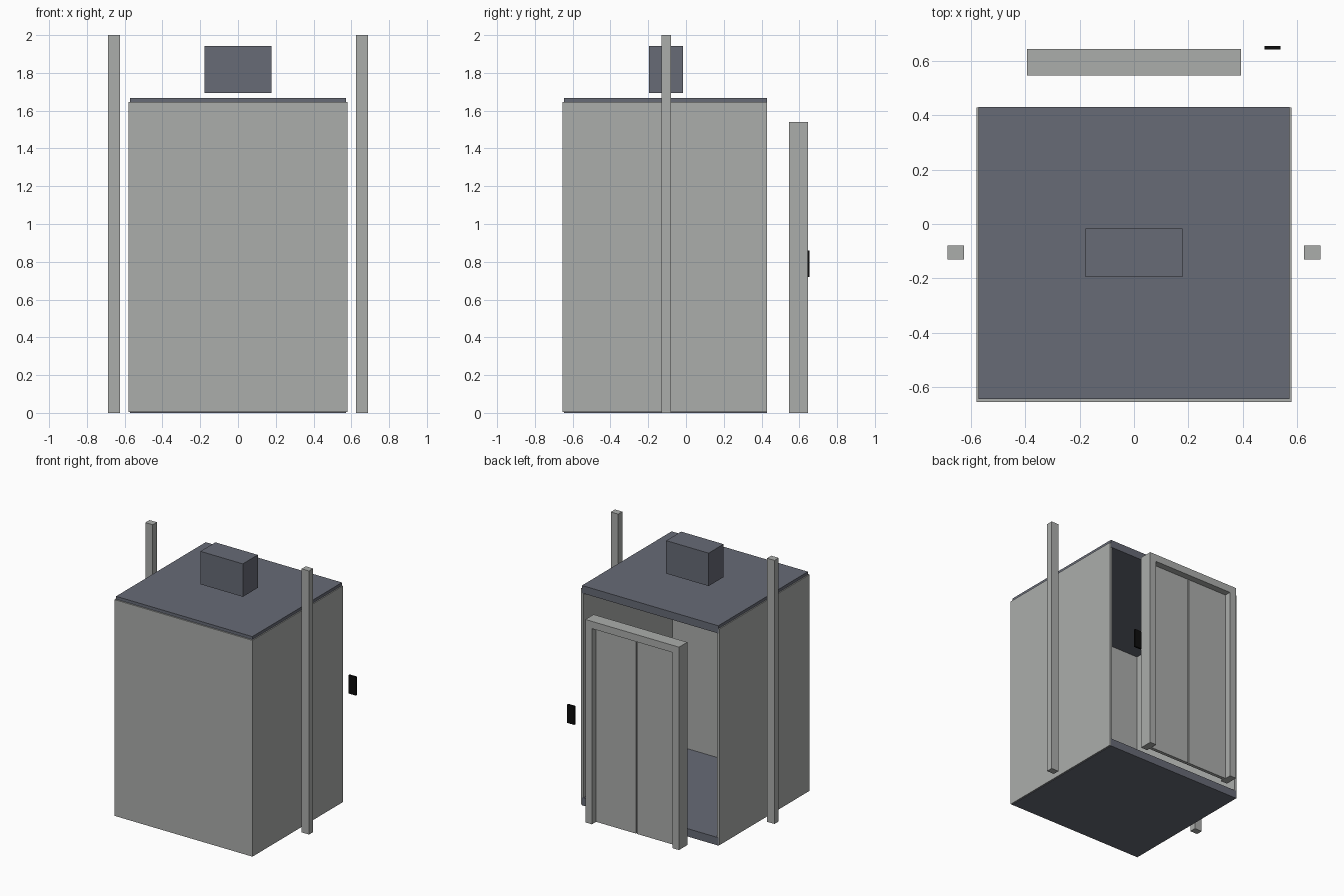
import bpy

cube = bpy.data.objects.get("Cube")
if cube:
    bpy.data.objects.remove(cube, do_unlink=True)


def material(name, rgb):
    m = bpy.data.materials.new(name)
    m.use_nodes = True
    m.diffuse_color = (*rgb, 1)
    m.node_tree.nodes["Principled BSDF"].inputs["Base Color"].default_value = (*rgb, 1)
    return m


STEEL = material("brushed steel grey", (0.41, 0.42, 0.41))
SLATE = material("slate blue grey", (0.135, 0.145, 0.18))
BLACK = material("panel black", (0.004, 0.004, 0.004))


def box(name, x, y, z, mat):
    """Box between the (low, high) limits on each axis."""
    bpy.ops.mesh.primitive_cube_add(size=1)
    ob = bpy.context.object
    ob.name = ob.data.name = name
    ob.location = [(a + b) / 2 for a, b in (x, y, z)]
    ob.scale = [b - a for a, b in (x, y, z)]
    bpy.ops.object.transform_apply(location=False, rotation=False, scale=True)
    ob.data.materials.append(mat)
    return ob


def pair(name, x, y, z, mat):
    """The same box on the left (+x) and mirrored on the right (-x)."""
    box("left_" + name, x, y, z, mat)
    box("right_" + name, (-x[1], -x[0]), y, z, mat)


# Cabin, open on the +y side
WALL_Z = (0.004, 1.645)
box("back_wall", (-0.58, 0.58), (-0.655, -0.635), WALL_Z, STEEL)
pair("side_wall", (0.56, 0.58), (-0.64, 0.428), WALL_Z, STEEL)
box("cabin_floor", (-0.572, 0.572), (-0.645, 0.43), (0, 0.06), SLATE)
box("cabin_roof", (-0.572, 0.572), (-0.645, 0.43), (1.61, 1.668), SLATE)

# Hoist motor and guide rails
box("motor_housing", (-0.178, 0.178), (-0.196, -0.017), (1.693, 1.943), SLATE)
pair("guide_rail", (0.625, 0.687), (-0.13, -0.08), (0, 2), STEEL)

# Landing door frame with two sliding panels
FRAME_Y = (0.546, 0.645)
pair("frame_post", (0.338, 0.393), FRAME_Y, (0, 1.485), STEEL)
box("frame_lintel", (-0.393, 0.393), FRAME_Y, (1.485, 1.54), STEEL)
pair("door_panel", (0.004, 0.338), (0.57, 0.595), (0, 1.485), STEEL)

# Call button plate beside the door
box("call_panel", (0.48, 0.54), (0.642, 0.655), (0.72, 0.86), BLACK)
